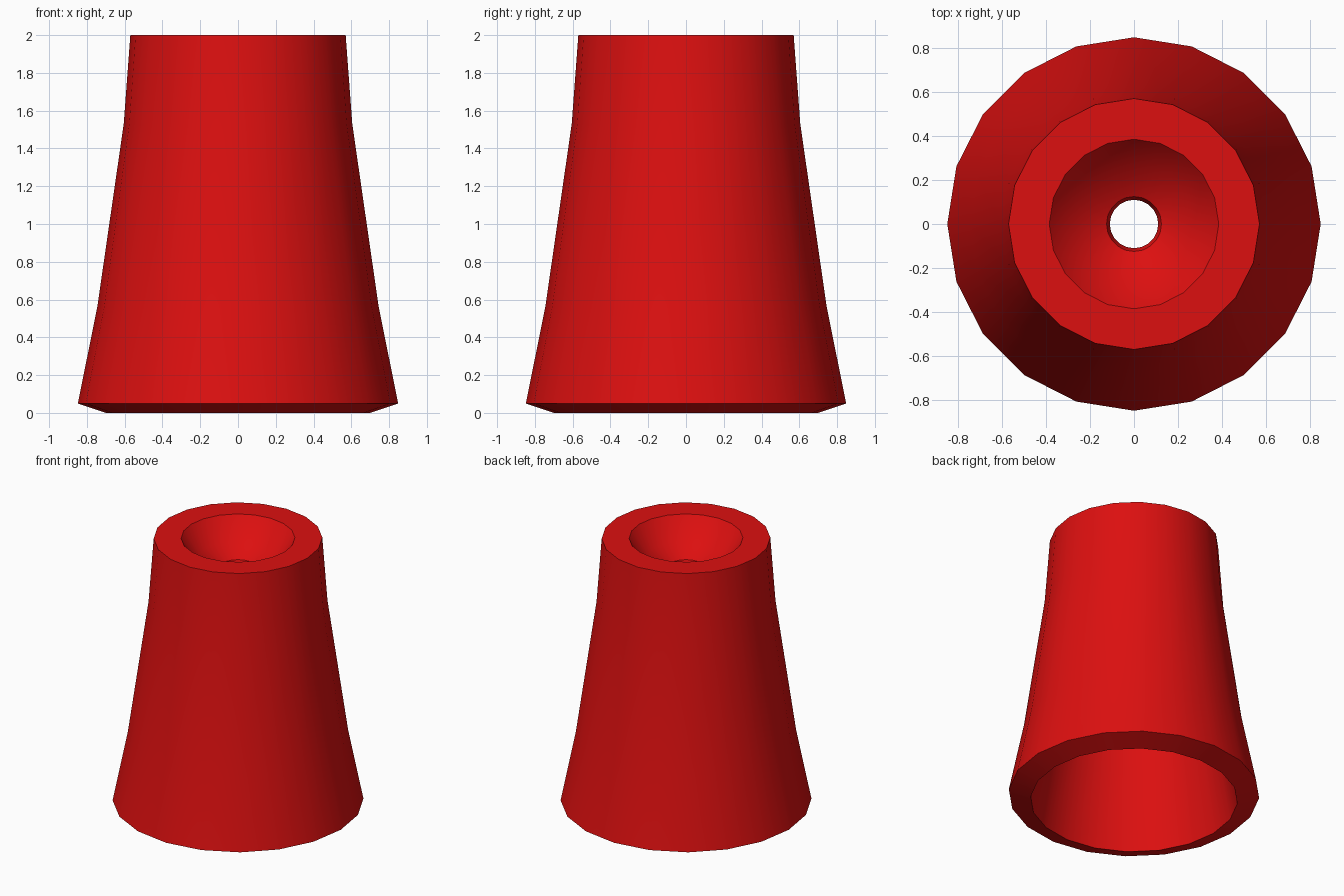
import bpy
import bmesh
import math

cube = bpy.data.objects.get("Cube")
if cube:
    bpy.data.objects.remove(cube, do_unlink=True)

SIDES = 20

# Red plastic
red = bpy.data.materials.new("red")
red.use_nodes = True
colour = (0.72, 0.005, 0.005, 1)
red.diffuse_color = colour
red.node_tree.nodes["Principled BSDF"].inputs["Base Color"].default_value = colour


def lathe(name, profile, material):
    """Turn a closed (radius, height) profile around the z axis."""
    bm = bmesh.new()
    rings = []
    for r, z in profile:
        ring = []
        for i in range(SIDES):
            a = math.tau * i / SIDES
            ring.append(bm.verts.new((r * math.cos(a), r * math.sin(a), z)))
        rings.append(ring)
    for k, ring in enumerate(rings):
        nxt = rings[(k + 1) % len(rings)]
        for i in range(SIDES):
            j = (i + 1) % SIDES
            bm.faces.new((ring[i], ring[j], nxt[j], nxt[i]))
    bmesh.ops.recalc_face_normals(bm, faces=bm.faces)
    mesh = bpy.data.meshes.new(name)
    bm.to_mesh(mesh)
    bm.free()
    mesh.materials.append(material)
    obj = bpy.data.objects.new(name, mesh)
    bpy.context.collection.objects.link(obj)
    bpy.ops.object.select_all(action="DESELECT")
    obj.select_set(True)
    bpy.context.view_layer.objects.active = obj
    bpy.ops.object.shade_smooth_by_angle(angle=math.radians(30))
    return obj


# Flared outer wall, top rim with dished recess and centre hole, hollow inside
outer_wall = [(0.70, 0), (0.848, 0.05), (0.745, 0.56), (0.605, 1.53), (0.57, 2)]
dish = [(0.385, 2), (0.27, 1.85), (0.125, 1.78)]
hole = [(0.11, 1.74), (0.11, 1.62)]
inner_wall = [(0.45, 1.55), (0.60, 0.56)]
lathe("flared_foot", outer_wall + dish + hole + inner_wall, red)
